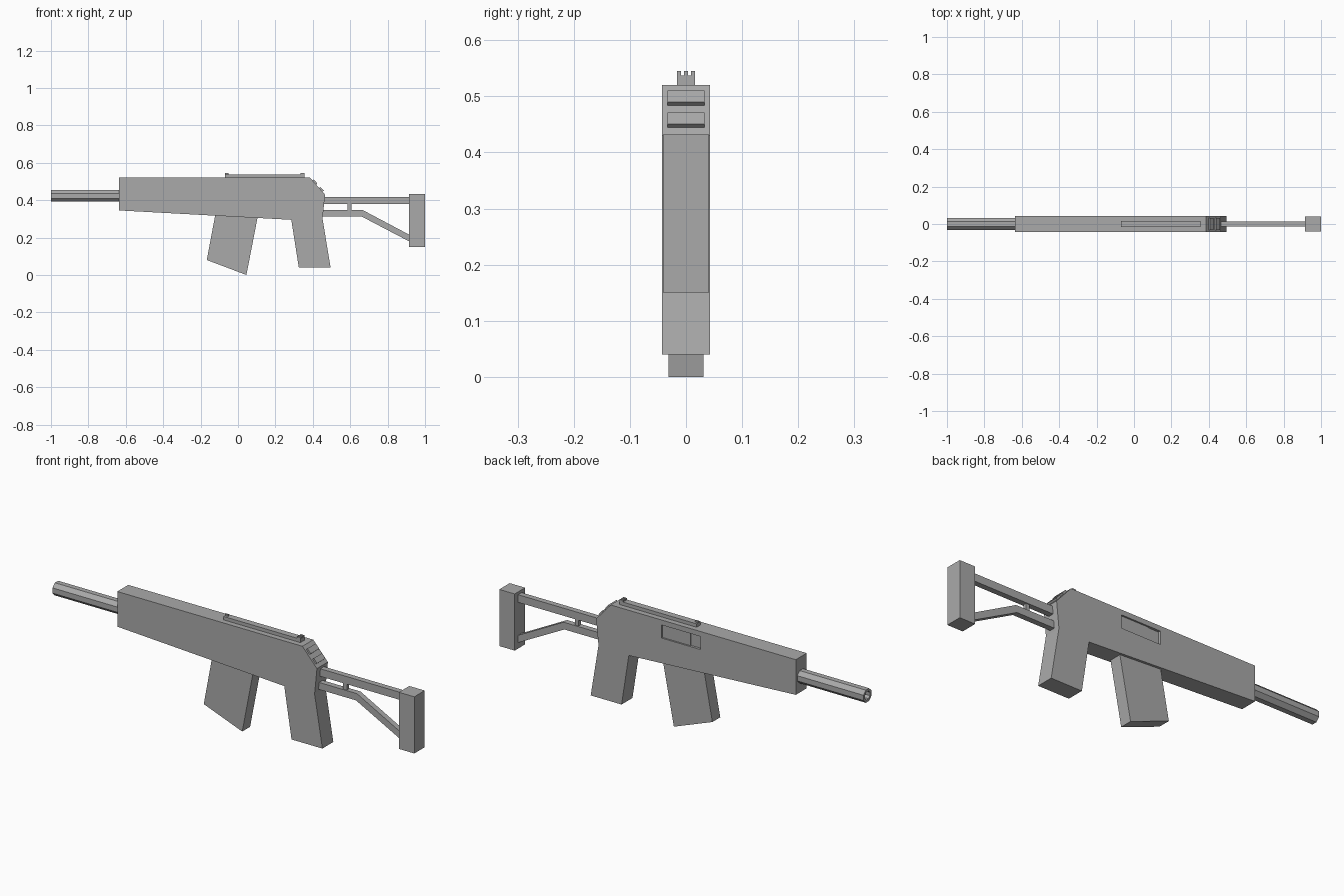
import bpy, bmesh, math
from mathutils import Vector

if "Cube" in bpy.data.objects:
    bpy.data.objects.remove(bpy.data.objects["Cube"])

grey = bpy.data.materials.new("plain grey")
grey.diffuse_color = (0.4, 0.4, 0.4, 1)
grey.use_nodes = True
grey.node_tree.nodes["Principled BSDF"].inputs["Base Color"].default_value = grey.diffuse_color


def finish(name, bm):
    bmesh.ops.recalc_face_normals(bm, faces=bm.faces)
    mesh = bpy.data.meshes.new(name)
    bm.to_mesh(mesh)
    bm.free()
    mesh.materials.append(grey)
    ob = bpy.data.objects.new(name, mesh)
    bpy.context.collection.objects.link(ob)
    return ob


def slab(name, profile, y0, y1):
    """Extrude an x-z outline from y0 to y1."""
    bm = bmesh.new()
    face = bm.faces.new([bm.verts.new((x, y0, z)) for x, z in profile])
    out = bmesh.ops.extrude_face_region(bm, geom=[face])
    verts = [v for v in out["geom"] if isinstance(v, bmesh.types.BMVert)]
    bmesh.ops.translate(bm, verts=verts, vec=(0, y1 - y0, 0))
    return finish(name, bm)


def box(name, x0, x1, y0, y1, z0, z1):
    return slab(name, [(x0, z0), (x1, z0), (x1, z1), (x0, z1)], y0, y1)


# Receiver and grip in one outline
body = slab("receiver", [(-0.635, 0.52), (-0.635, 0.345), (0.285, 0.295),
                         (0.325, 0.04), (0.495, 0.04), (0.452, 0.30),
                         (0.465, 0.43), (0.385, 0.52)], -0.043, 0.043)

# Recessed port on the back side, with the bolt inside
cutter = box("port_cutter", -0.11, 0.105, 0.031, 0.06, 0.43, 0.495)
cutter.hide_render = True
cutter.hide_set(True)
cut = body.modifiers.new("port", "BOOLEAN")
cut.object = cutter
cut.operation = "DIFFERENCE"
cut.solver = "EXACT"
box("bolt", -0.05, 0.105, 0.03, 0.035, 0.43, 0.495)

# Raised ribs on the sloped rear
along = Vector((0.08, -0.09)).normalized()
out = Vector((0.09, 0.08)).normalized()
for i, z in enumerate((0.494, 0.455)):
    c = Vector((0.385 + (0.52 - z) * 0.08 / 0.09, z))
    pts = [c + along * a + out * o
           for a, o in ((-0.014, -0.003), (0.014, -0.003), (0.014, 0.009), (-0.014, 0.009))]
    slab(f"rear_rib_{i + 1}", pts, -0.033, 0.033)

# Top rail with raised ends
box("top_rail", -0.07, 0.355, -0.016, 0.016, 0.515, 0.537)
box("front_sight", -0.07, -0.052, -0.004, 0.004, 0.53, 0.545)
for i, y in enumerate((-0.0125, 0, 0.0125)):
    box(f"rear_sight_post_{i + 1}", 0.335, 0.355, y - 0.0035, y + 0.0035, 0.53, 0.545)

# Barrel: eight-sided tube with an open muzzle
bm = bmesh.new()
rings = []
for x, r in ((-0.63, 0.034), (-1.0, 0.034), (-1.0, 0.021), (-0.9, 0.021)):
    rings.append([bm.verts.new((x, r * math.cos(a), 0.423 + r * math.sin(a)))
                  for a in (math.tau * (k + 0.5) / 8 for k in range(8))])
for a, b in zip(rings, rings[1:]):
    for k in range(8):
        bm.faces.new((a[k], a[k - 1], b[k - 1], b[k]))
bm.faces.new(rings[0])
bm.faces.new(rings[-1])
finish("barrel", bm)

# Magazine
slab("magazine", [(-0.118, 0.34), (-0.167, 0.08), (0.045, 0.0), (0.107, 0.32)],
     -0.031, 0.031)

# Stock: two bars, a link and the butt plate
box("stock_upper_bar", 0.45, 0.92, -0.014, 0.014, 0.38, 0.418)
slab("stock_lower_bar", [(0.445, 0.313), (0.66, 0.313), (0.92, 0.177),
                         (0.92, 0.213), (0.665, 0.348), (0.445, 0.348)], -0.014, 0.014)
box("stock_link", 0.586, 0.606, -0.009, 0.009, 0.345, 0.383)
box("butt_plate", 0.915, 1.0, -0.041, 0.041, 0.15, 0.432)
